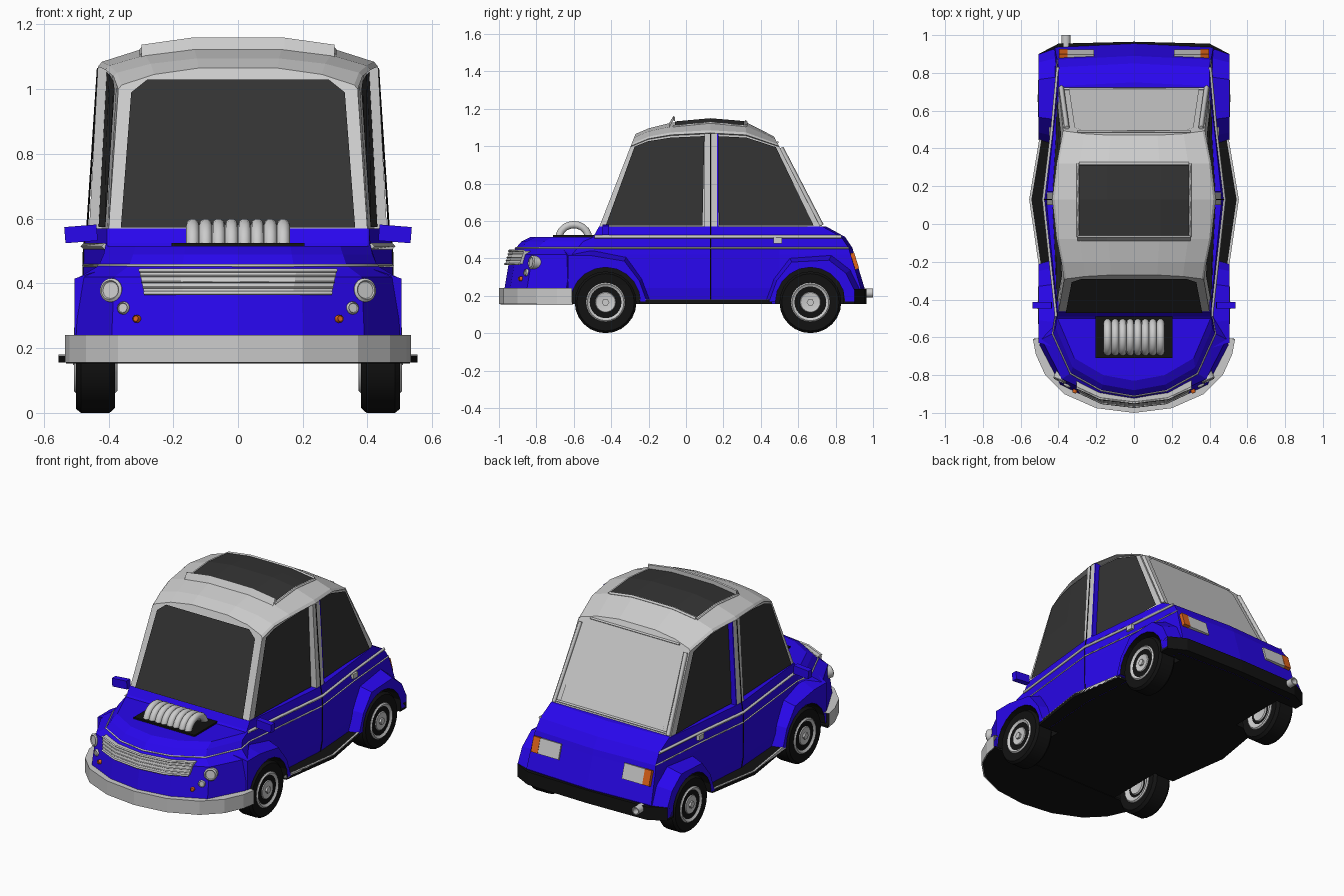
import bpy, bmesh, math
from mathutils import Vector

if "Cube" in bpy.data.objects:
    bpy.data.objects.remove(bpy.data.objects["Cube"])

def mat(name, c):
    m = bpy.data.materials.new(name)
    m.diffuse_color = (*c, 1)
    m.use_nodes = True
    m.node_tree.nodes["Principled BSDF"].inputs["Base Color"].default_value = m.diffuse_color
    return m

BLUE = mat("blue_paint", (.022, .002, .85))
BLACK = mat("black_rubber", (.006, .006, .006))
GLASS = mat("dark_glass", (.033, .033, .033))
ORANGE = mat("orange_lens", (.75, .13, .01))

def mk(name, verts, faces, *mats):
    me = bpy.data.meshes.new(name)
    me.from_pydata([tuple(v) for v in verts], [], faces)
    bm = bmesh.new(); bm.from_mesh(me)
    bmesh.ops.recalc_face_normals(bm, faces=bm.faces)
    bm.to_mesh(me); bm.free()
    for m in mats:
        if m: me.materials.append(m)
    ob = bpy.data.objects.new(name, me)
    bpy.context.collection.objects.link(ob)
    return ob

def loft(name, rings, *mats, closed=True, caps=True):
    n = len(rings[0]); k = n if closed else n - 1
    faces = [[r*n+i, r*n+(i+1) % n, (r+1)*n+(i+1) % n, (r+1)*n+i]
             for r in range(len(rings)-1) for i in range(k)]
    if caps:
        faces += [list(range(n)), [(len(rings)-1)*n+i for i in range(n)]]
    return mk(name, [v for r in rings for v in r], faces, *mats)

def prism(name, plan, z0, z1, m=None):
    return loft(name, [[(x, y, z) for x, y in plan] for z in (z0, z1)], m)

def box(name, c, s, m=None, rot=(0, 0, 0)):
    h = [v/2 for v in s]
    ob = loft(name, [[(a*h[0], b*h[1], z) for a, b in ((-1, -1), (1, -1), (1, 1), (-1, 1))] for z in (-h[2], h[2])], m)
    ob.location, ob.rotation_euler = c, rot
    return ob

def lathe(name, prof, c, axis, m=None, n=24, smooth=True):
    # profile of (radius, distance along axis)
    q = Vector(axis).to_track_quat('Z', 'Y')
    rings = [[q @ Vector((r*math.cos(2*math.pi*i/n), r*math.sin(2*math.pi*i/n), d)) + Vector(c)
              for i in range(n)] for r, d in prof]
    ob = loft(name, rings, m)
    if smooth:
        ob.data.shade_smooth()
        ob.data.set_sharp_from_angle(angle=math.radians(35))
    return ob

def tube(name, pts, r, m=None, res=0):
    cu = bpy.data.curves.new(name, 'CURVE')
    cu.dimensions = '3D'; cu.bevel_depth = r; cu.bevel_resolution = res; cu.use_fill_caps = True
    sp = cu.splines.new('POLY'); sp.points.add(len(pts)-1)
    for p, v in zip(sp.points, pts): p.co = (*v, 1)
    if m: cu.materials.append(m)
    ob = bpy.data.objects.new(name, cu)
    bpy.context.collection.objects.link(ob)
    return ob

def mirrored(half):  # closed loop
    return half + [(-v[0], *v[1:]) for v in reversed(half) if v[0] > 0]

def spread(half):  # open strip, left to right
    return [(-v[0], *v[1:]) for v in half[:0:-1]] + half

def lerp(v, xs, ys):
    for i in range(len(xs)-1):
        if v <= xs[i+1] or i == len(xs)-2:
            t = (v-xs[i])/(xs[i+1]-xs[i])
            return ys[i]+(ys[i+1]-ys[i])*t

# --- Body: stacked plan outlines (z, nose y, nose width, cowl width, door width, tail width, tail y)
LEVELS = [(.155, -.95, .47, .42, .46, .42, .90), (.24, -.97, .50, .43, .475, .42, .935),
          (.42, -.94, .49, .42, .477, .41, .88), (.455, -.91, .43, .415, .477, .405, .87),
          (.515, -.88, .415, .41, .475, .40, .83), (.57, -.83, .405, .405, .465, .40, .73)]

def half_outline(z, yf, wf, wc, wm, wr, yr):
    zn = {.515: .49, .57: .515}.get(z, z)
    zc = .525 if z == .57 else z
    return [(0, yf, zn), (.4*wf, yf+.03, zn), (.78*wf, yf+.12, zn), (wf, yf+.33, zn),
            (wc, -.49, zc), (wc, -.465, z), (wm, .13, z), (wr+.4*(wm-wr), .5, z), (wr, yr, z), (0, yr+.02, z)]

halves = [half_outline(*l) for l in LEVELS]
body = loft("car_body", [mirrored(h) for h in halves], BLUE, BLACK, caps=False)
bm = bmesh.new(); bm.from_mesh(body.data); bm.verts.ensure_lookup_table()
for base in (0, 18*(len(LEVELS)-1)):
    for i in range(9):
        ids = list(dict.fromkeys([i, i+1, (17-i) % 18, (18-i) % 18]))
        f = bm.faces.new([bm.verts[base+k] for k in ids])
        f.material_index = 1 if base == 0 else 0
bmesh.ops.recalc_face_normals(bm, faces=bm.faces)
bm.to_mesh(body.data); bm.free()

# --- Fenders
FRONT, REAR, R = -.43, .665, .165
prof = {FRONT: [(.22, .17), (.18, .28), (.1, .385), (-.08, .415), (-.2, .415), (-.2, .17)],
        REAR: [(-.22, .17), (-.18, .28), (-.1, .38), (.1, .39), (.19, .32), (.235, .23), (.235, .17)]}
cut_parts = [body]
for s in (1, -1):
    for y, p in prof.items():
        rings = [[(s*x, y+a*k, .17+(z-.17)*k) for a, z in p] for x, k in ((.505, 1), (.40, 1.14))]
        cut_parts.append(loft("fender", rings, BLUE, BLACK))

# --- Wheel wells cut out of body and fenders
cutters = []
for y in (FRONT, REAR):
    for s in (1, -1):
        c = lathe("wheel_well_cutter", [(.187, 0), (.187, .25)], (s*.362, y, R), (s, 0, 0), n=20, smooth=False)
        for m in (BLUE, BLACK): c.data.materials.append(m)
        for f in c.data.polygons: f.material_index = 1
        c.hide_render = True
        cutters.append(c)
for ob in cut_parts:
    for c in cutters:
        b = ob.modifiers.new("well", 'BOOLEAN')
        b.operation, b.object, b.solver = 'DIFFERENCE', c, 'EXACT'
dg = bpy.context.evaluated_depsgraph_get()
for ob in cut_parts:
    me = bpy.data.meshes.new_from_object(ob.evaluated_get(dg))
    ob.modifiers.clear(); ob.data = me
for c in cutters: bpy.data.objects.remove(c)

# --- Wheels, with rims on both faces
RIM = [(.105, .48), (.105, .5), (.098, .507), (.085, .497), (.058, .493), (.052, .502), (.034, .498)]
for s in (1, -1):
    for y in (FRONT, REAR):
        lathe("tyre", [(.1, .385), (.15, .38), (.165, .397), (.165, .485), (.153, .5), (.103, .497)], (0, y, R), (s, 0, 0), BLACK)
        lathe("wheel_rim", RIM, (0, y, R), (s, 0, 0))
        lathe("inner_rim", RIM, (s*.88, y, R), (-s, 0, 0))
        lathe("hub_cap", [(.02, .49), (.02, .51)], (0, y, R), (s, 0, 0), n=6, smooth=False)

# --- Cabin: stations (top y, belt y, belt width, edge width, edge z, crown z, glass inset)
ST = [(-.27, -.465, .40, .37, 1.0, 1.065, 0), (-.2, -.34, .413, .385, 1.04, 1.095, .01),
      (-.08, -.15, .432, .41, 1.06, 1.125, .022), (.13, .13, .46, .433, 1.07, 1.144, .036),
      (.32, .45, .427, .41, 1.06, 1.128, .022), (.47, .72, .40, .375, 1.0, 1.052, 0)]
T, DROP = (0, .33, .7, .97, 1), (0, 0, .3, .8, 1)

def screen_y(z, rear):
    return .72-.25*(z-.57)/.482 if rear else -.465+.195*(z-.57)/.495

def top_y(i, z):
    return screen_y(z, i == 5) if i in (0, 5) else ST[i][0]

rings = []
for i, (yt, yb, wb, we, ze, zc, d) in enumerate(ST):
    half = [(we*t, top_y(i, zc-p*(zc-ze)), zc-p*(zc-ze)) for t, p in zip(T, DROP)]
    half += [(we-d, top_y(i, ze-.004), ze-.004), (wb-d, yb, .565)]
    rings.append(mirrored(half))
loft("cabin_shell", rings)

def roof_point(x, y, off):
    ys = [s[0] for s in ST]
    w, ze, zc = (lerp(y, ys, [s[k] for s in ST]) for k in (3, 4, 5))
    return (x, y, zc-lerp(abs(x)/w, T, DROP)*(zc-ze)+off)

def side_point(s, a, v, off):
    k = min(int(a), 4)
    lo, hi = ([top_y(i, ST[i][4])]+list(ST[i][1:]) for i in (k, k+1))
    yt, yb, wb, we, ze, zc, d = (p+(q-p)*(a-k) for p, q in zip(lo, hi))
    return (s*(wb+(we-wb)*v-d+off), yb+(yt-yb)*v, .57+(ze-.57)*v)

# --- Side glass, set back behind the proud centre pillar
for s in (1, -1):
    for nm, aa in (("front_side_window", (.27, 1, 2, 2.85)), ("rear_side_window", (3.15, 4, 4.87))):
        loft(nm, [[side_point(s, a, v, .009) for a in aa] for v in (.01, .5, .97)], GLASS, closed=False, caps=False)
    for nm, y0, y1, m in (("centre_pillar", .1, .166, None), ("pillar_rear_edge", .166, .174, BLUE)):
        loft(nm, [[(s*(x-e), y, z) for e, y in ((0, y0), (0, y1), (.05, y1), (.05, y0))] for x, z in ((.46, .565), (.433, 1.068))], m)
    tube("door_seam", [(s*(h[6][0]+.001), .13, h[6][2]) for h in halves] + [(s*.433, .13, 1.065)], .003, BLACK)

# --- Windscreen and rear window
def screen(name, outline, rear, off, m=None):
    pts = [(x, screen_y(z, rear)+(off if rear else -off), z) for x, z in mirrored(outline)]
    return mk(name, pts, [list(range(len(pts)))], m)

screen("windscreen", [(.362, .572), (.33, .99), (.28, 1.03)], False, .008, GLASS)
screen("rear_window", [(.345, .59), (.315, .985), (.28, 1.01)], True, .006)
for s in (1, -1):
    tube("rear_window_rail", [(s*x, screen_y(z, True)+.006, z) for x, z in ((.385, .575), (.355, .99))], .014)
for z, w in ((.585, .37), (1.02, .3)):
    tube("rear_window_bar", [(x, screen_y(z, True)+.004, z) for x in (-w, w)], .007)

# --- Sunroof with frame and wind deflector
XS = (-.29, -.14, 0, .14, .29)
loft("sunroof_glass", [[roof_point(x, y, .005) for x in XS] for y in (-.06, .03, .13, .22, .31)], GLASS, closed=False, caps=False)
for s in (-1, 1):
    tube("sunroof_side_frame", [roof_point(s*.297, y, .001) for y in (-.07, .03, .13, .22, .32)], .007)
tube("sunroof_rear_frame", [roof_point(x, .32, .002) for x in XS], .009)
loft("wind_deflector", [[roof_point(x*1.03, y, o) for x in XS] for y, o in ((-.09, 0), (-.068, .034), (-.06, .03), (-.06, 0))],
     closed=False, caps=False)

# --- Chrome trim lines
for s in (1, -1):
    tube("upper_trim", [(s*(x+.002), y, z) for x, y, z in halves[4][4:9]], .01)
tube("lower_trim", [(x, y-(.002 if y < -.5 else 0), z) for x, y, z in spread(halves[3][:9])], .005)

# --- Bumpers, running boards, exhaust
arc = [(0, -1), (.2, -.975), (.37, -.9), (.47, -.8), (.52, -.69), (.535, -.61)]
inner = [(x*.9, min(y+.07, -.6)) for x, y in arc]
loft("front_bumper", [[(x, y, z) for x, y in spread(pl)] for pl, z in ((inner, .156), (arc, .156), (arc, .24), (inner, .24))],
     caps=False, closed=False)
prism("front_underpan", mirrored([(x*.992, y*.992) for x, y in arc]), .153, .165, BLACK)
prism("rear_bumper", mirrored([(0, .965), (.4, .955), (.505, .9), (.505, .84), (.4, .84)]), .156, .235, BLACK)
edge = [(.5, -.25), (.555, .13), (.5, .46)]
for s in (1, -1):
    prism("running_board", [(s*x, y) for x, y in [(.38, -.25)] + edge + [(.38, .46)]], .156, .176, BLACK)
    prism("running_board_trim", [(s*x, y) for x, y in edge + [(x-.012, y) for x, y in edge[::-1]]], .158, .18)
lathe("exhaust_pipe", [(.018, .03), (.024, 0), (.024, .12), (.018, .12), (.018, .06)], (-.36, .88, .215), (0, 1, 0), n=16)

# --- Grille
low = [(0, -.966), (.17, -.946), (.29, -.89)]
up = [(0, -.945), (.18, -.923), (.305, -.865)]
loft("grille", [[(x, y, z) for x, y in mirrored(l + [(l[2][0], -.74)])] for l, z in ((low, .37), (up, .44))])
for k in (0, .25, .5, .75, 1):
    h = [(a[0]+(b[0]-a[0])*k, a[1]+(b[1]-a[1])*k-.002, .37+.07*k) for a, b in zip(low, up)]
    tube("grille_bar", spread(h), .006 if k in (0, 1) else .003)

# --- Lamps, mirrors, handles
for s in (1, -1):
    for nm, c, r, m in (("headlight", (.388, -.815, .378), .037, None), ("fog_lamp", (.35, -.845, .323), .02, None),
                        ("front_indicator", (.31, -.878, .29), .012, ORANGE)):
        lathe(nm, [(r, -.04), (r, .012), (r*.8, .018), (r*.7, .013)], (s*c[0], *c[1:]), (s*.4, -.88, .1), m, n=20)
    box("tail_lamp", (s*.283, .896, .383), (.14, .03, .09), None, (.3, 0, 0))
    box("rear_indicator", (s*.375, .893, .383), (.045, .04, .09), ORANGE, (.3, 0, 0))
    box("wing_mirror", (s*.485, -.43, .553), (.1, .035, .05), BLUE, (0, s*.08, 0))
    box("door_handle", (s*.435, .49, .495), (.03, .045, .03))

# --- Hood opening with engine pipes
box("hood_opening", (0, -.6, .518), (.41, .22, .014), BLACK)
for i in range(8):
    x = -.14+.04*i
    tube("engine_pipe", [(x, -.6-.08*math.cos(a*math.pi/10), .505+.075*math.sin(a*math.pi/10)) for a in range(11)], .0205, None, 3)
